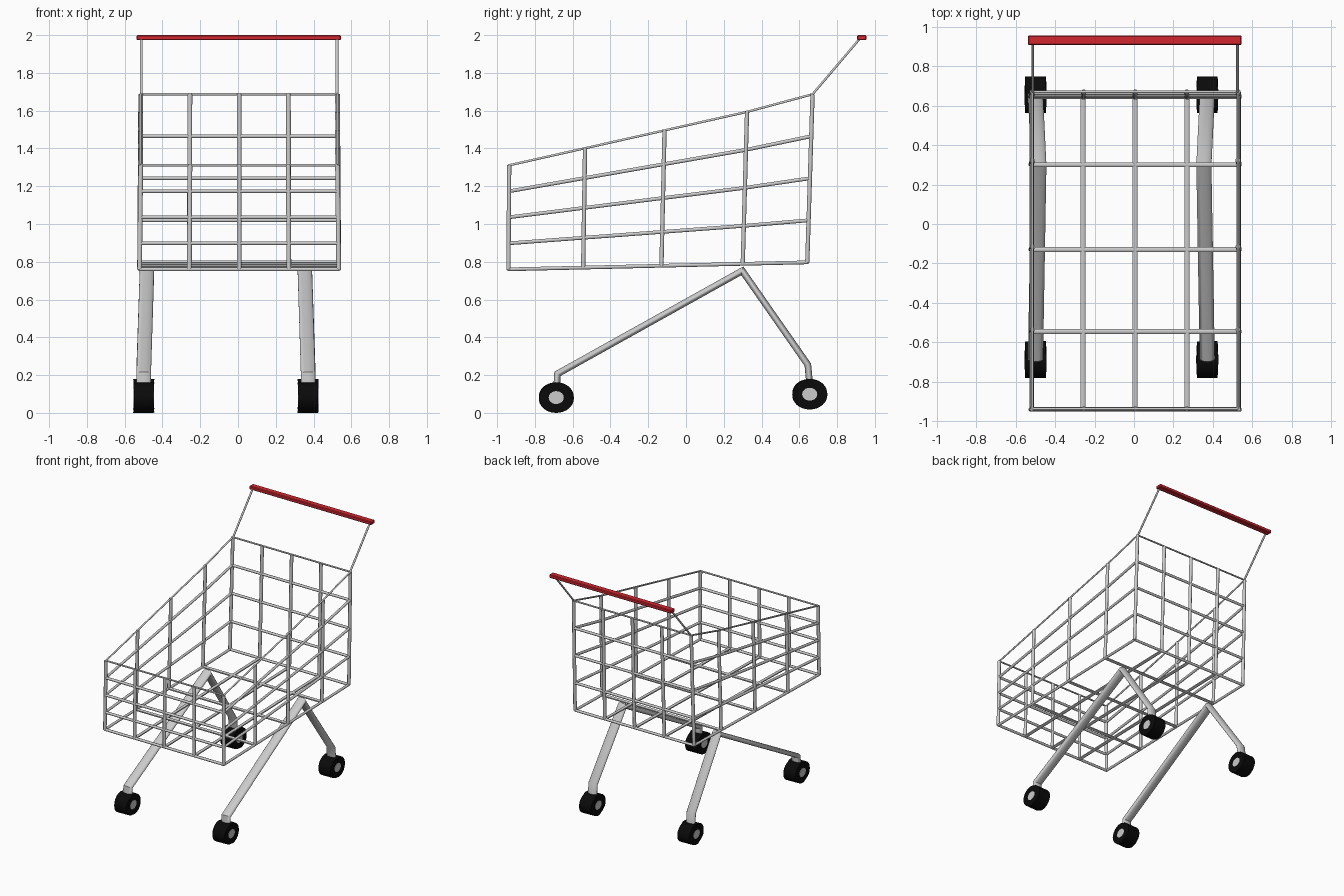
import bpy, bmesh, math
from mathutils import Vector

if "Cube" in bpy.data.objects:
    bpy.data.objects.remove(bpy.data.objects["Cube"])


def material(name, color):
    m = bpy.data.materials.new(name)
    m.diffuse_color = color
    m.use_nodes = True
    m.node_tree.nodes["Principled BSDF"].inputs["Base Color"].default_value = m.diffuse_color
    return m


RED = material("handle_red", (0.65, 0.02, 0.03, 1))
BLACK = material("tyre_black", (0.003, 0.003, 0.003, 1))


def sweep(bm, points, ra, rb, side=None, n=8):
    """Mitred elliptical tube through points; ra lies along side, rb across it."""
    pts = [Vector(p) for p in points]
    dirs = [(b - a).normalized() for a, b in zip(pts, pts[1:])]
    rings = []
    for i, p in enumerate(pts):
        d0, d1 = dirs[max(i - 1, 0)], dirs[min(i, len(dirs) - 1)]
        t = (d0 + d1).normalized()
        s = Vector(side) if side else (Vector((0, 1, 0)) if abs(t.x) > 0.7 else Vector((1, 0, 0)))
        s = (s - t * s.dot(t)).normalized()
        up = t.cross(s) / max(t.dot(d0), 0.4)
        ring = []
        for k in range(n):
            a = 2 * math.pi * (k + 0.5) / n
            ring.append(bm.verts.new(p + s * ra * math.cos(a) + up * rb * math.sin(a)))
        rings.append(ring)
    for a, b in zip(rings, rings[1:]):
        for k in range(n):
            j = (k + 1) % n
            bm.faces.new((a[k], a[j], b[j], b[k]))
    bm.faces.new(rings[0][::-1])
    bm.faces.new(rings[-1])


def finish(bm, name, mat=None, angle=50):
    bmesh.ops.recalc_face_normals(bm, faces=bm.faces[:])
    me = bpy.data.meshes.new(name)
    bm.to_mesh(me)
    bm.free()
    ob = bpy.data.objects.new(name, me)
    bpy.context.collection.objects.link(ob)
    if mat:
        me.materials.append(mat)
    if angle:
        bpy.ops.object.select_all(action='DESELECT')
        ob.select_set(True)
        bpy.context.view_layer.objects.active = ob
        bpy.ops.object.shade_smooth_by_angle(angle=math.radians(angle))
    return ob


# Basket: u across, v front to back, w bottom to top (the rim dips a little near the back)
CX = 0.006
ROWS = [0, 0.25, 0.5, 0.75, 1]
LENGTHS = [0, 0.25, 0.512, 0.784, 1]
CROSS = [-1, -0.5, 0, 0.5, 1]
R = 0.0135


def basket(u, v, w):
    y = (-0.94 + 1.582 * v) * (1 - w) + (-0.936 + 1.606 * v) * w
    dip = 0.012 * w * min(v / 0.784, (1 - v) / 0.216)
    z = (0.76 + 0.037 * v) * (1 - w) + (1.311 + 0.376 * v) * w - dip
    return Vector((CX + u * (0.527 - 0.006 * w), y, z))


for w, name in zip(ROWS, ["bottom_frame", "lower_ring", "middle_ring", "upper_ring", "top_rim"]):
    r = 0.0065 if w == 1 else 0.0105
    bm = bmesh.new()
    for u in (-1, 1):
        sweep(bm, [basket(u, v, w) for v in LENGTHS], r, r)
    for v in (0, 1):
        sweep(bm, (basket(-1, v, w), basket(1, v, w)), r, r)
    finish(bm, "basket_" + name)

bm = bmesh.new()
for u in (-1, 1):
    for v in LENGTHS:
        sweep(bm, (basket(u, v, 0), basket(u, v, 1)), R, R * 0.9)
finish(bm, "basket_side_uprights")

bm = bmesh.new()
for u in CROSS[1:-1]:
    for v in (0, 1):
        sweep(bm, (basket(u, v, 0), basket(u, v, 1)), R, R * 0.9)
finish(bm, "basket_end_uprights")

bm = bmesh.new()
for u in CROSS[1:-1]:
    sweep(bm, (basket(u, 0, 0), basket(u, 1, 0)), R, 0.0105)
for v in LENGTHS[1:-1]:
    sweep(bm, (basket(-1, v, 0), basket(1, v, 0)), R, 0.0105)
finish(bm, "basket_floor_wires")

# Handle: two thin arms and a flat bar with softened edges
bm = bmesh.new()
for u in (-1, 1):
    top = basket(u * 0.995, 1, 1)
    sweep(bm, (top, (top.x, 0.925, 1.987)), 0.0075, 0.0065)
finish(bm, "handle_arms")
bm = bmesh.new()
bmesh.ops.create_cube(bm, size=1)
for v in bm.verts:
    v.co = Vector((0.004 + v.co.x * 1.082, 0.931 + v.co.y * 0.049, 1.9865 + v.co.z * 0.027))
bmesh.ops.bevel(bm, geom=bm.edges[:], offset=0.005, segments=1, affect='EDGES')
finish(bm, "handle_grip", RED, 0)


def wheel_disc(name, center, width, ry, rz, mat=None, bevel=0.0):
    bm = bmesh.new()
    x, y, z = center
    bmesh.ops.create_cone(bm, cap_ends=True, segments=32, radius1=1, radius2=1, depth=width)
    for v in bm.verts:
        v.co = Vector((x + v.co.z, y + v.co.x * ry, z + v.co.y * rz))
    if bevel:
        rim = [e for e in bm.edges if abs(e.verts[0].co.x - e.verts[1].co.x) < 1e-5]
        bmesh.ops.bevel(bm, geom=rim, offset=bevel, segments=2, profile=0.5, affect='EDGES')
    finish(bm, name, mat, 35)


# Bent flat-oval legs and wheels; the undercarriage sits slightly left of centre
LEG_X = -0.064
for s, label in ((-1, "left"), (1, "right")):
    low, apex = LEG_X + s * 0.435, LEG_X + s * 0.418
    bm = bmesh.new()
    sweep(bm, ((low, -0.685, 0.13), (low, -0.68, 0.207), (apex, 0.298, 0.752),
               (low, 0.645, 0.255), (low, 0.655, 0.15)), 0.039, 0.018, (1, 0, 0), 16)
    finish(bm, label + "_leg")
    for y, z, end in ((-0.687, 0.081, "front"), (0.655, 0.099, "back")):
        wheel_disc(f"{end}_{label}_tyre", (low, y, z), 0.104, 0.093, 0.081, BLACK, 0.004)
        wheel_disc(f"{end}_{label}_hub", (low, y, z), 0.108, 0.04, 0.034)
